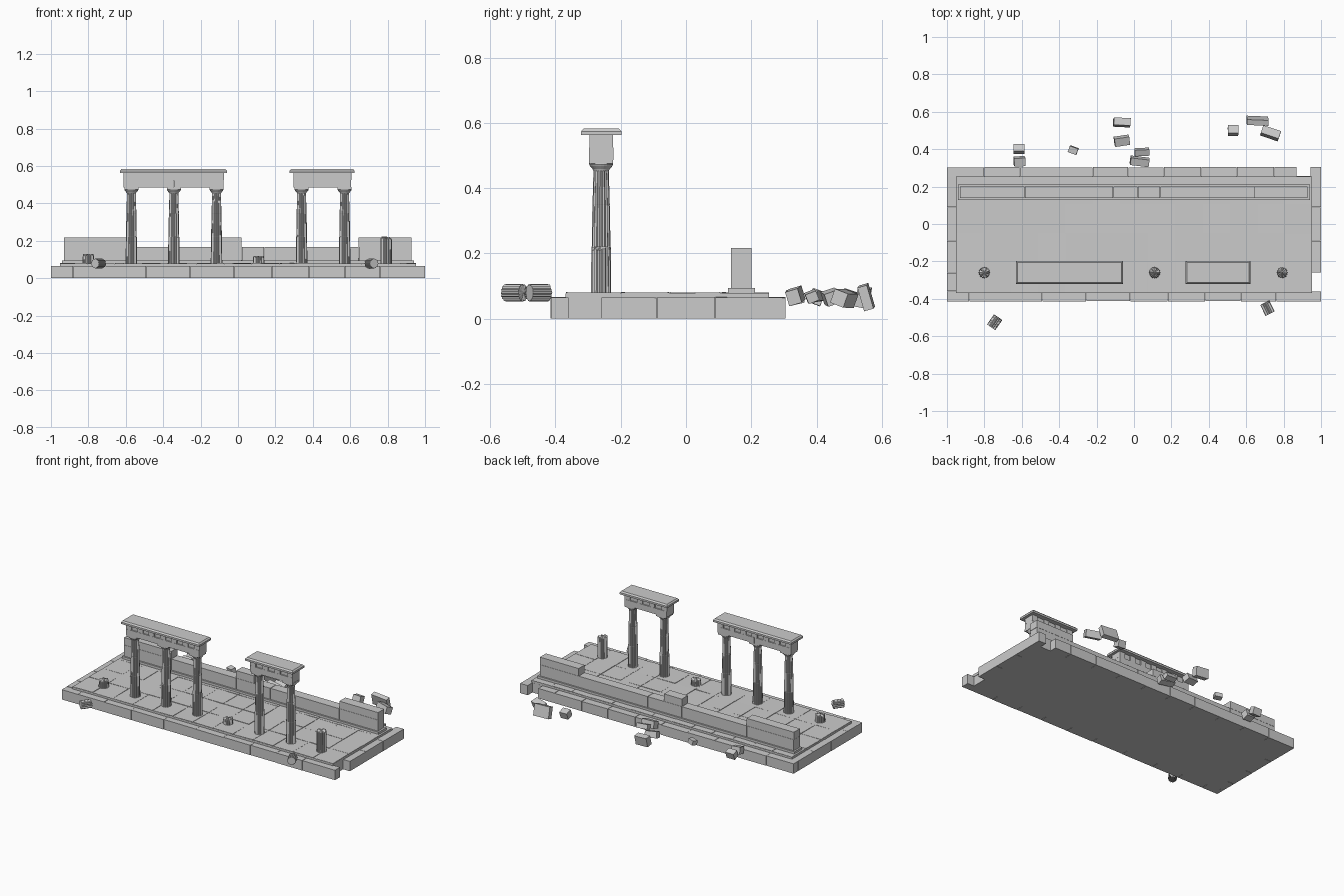
import bpy, bmesh, math, random
from mathutils import Matrix, Vector, Euler

random.seed(4)
cube = bpy.data.objects.get("Cube")
if cube:
    bpy.data.objects.remove(cube)

stone = bpy.data.materials.new("grey_stone")
stone.use_nodes = True
COLOR = (0.6, 0.6, 0.6, 1)
stone.diffuse_color = COLOR
stone.node_tree.nodes["Principled BSDF"].inputs["Base Color"].default_value = COLOR


def finish(bm, name, smooth=False):
    bmesh.ops.recalc_face_normals(bm, faces=bm.faces)
    mesh = bpy.data.meshes.new(name)
    bm.to_mesh(mesh)
    bm.free()
    mesh.materials.append(stone)
    obj = bpy.data.objects.new(name, mesh)
    bpy.context.collection.objects.link(obj)
    return obj


def box(bm, x0, x1, y0, y1, z0, z1, taper=0, tilt=0):
    """Axis-aligned block; taper shrinks the top, tilt makes its corners uneven."""
    verts = bmesh.ops.create_cube(bm, size=1)["verts"]
    for v in verts:
        top = v.co.z > 0
        sx, sy = math.copysign(1, v.co.x), math.copysign(1, v.co.y)
        v.co = Vector((x1 if sx > 0 else x0, y1 if sy > 0 else y0, z1 if top else z0))
        if top:
            v.co -= Vector((sx * taper, sy * taper, random.uniform(0, tilt)))


def fluted(bm, profile, rough=0, flutes=16):
    """Fluted shaft lofted through (radius, height) rings, with an optional broken top."""
    n = flutes * 2
    rings = []
    for r, z in profile:
        ring = []
        for i in range(n):
            rr = r * (0.87 if i % 2 else 1)
            a = math.tau * i / n
            ring.append(bm.verts.new((rr * math.cos(a), rr * math.sin(a), z)))
        rings.append(ring)
    for low, high in zip(rings, rings[1:]):
        for i in range(n):
            j = (i + 1) % n
            bm.faces.new((low[i], low[j], high[j], high[i]))
    bm.faces.new(rings[0][::-1])
    r, z = profile[-1]
    tip = bm.verts.new((0, 0, z))
    for i in range(n):
        bm.faces.new((rings[-1][i], rings[-1][(i + 1) % n], tip))
    for v in rings[-1]:
        v.co.z -= random.uniform(0, rough)


# Platform core and the ring of edge blocks around it
STEP = 0.066
bm = bmesh.new()
box(bm, -0.95, 0.95, -0.365, 0.256, 0, STEP - 0.002)
finish(bm, "platform_core")

bm = bmesh.new()
front_cuts = [-1, -0.88, -0.69, -0.49, -0.255, -0.02, 0.18, 0.38, 0.57, 0.76, 1]
for a, b in zip(front_cuts, front_cuts[1:]):
    box(bm, a + 0.001, b - 0.001, -0.415 + random.uniform(0, 0.003), -0.36, 0, STEP, tilt=0.002)
back_cuts = [-1, -0.8, -0.61, -0.42, -0.22, -0.03, 0.16, 0.36, 0.55, 0.75, 0.87]
for a, b in zip(back_cuts, back_cuts[1:]):
    box(bm, a + 0.001, b - 0.001, 0.25, 0.305 - random.uniform(0, 0.003), 0, STEP, tilt=0.002)
side_cuts = [-0.36, -0.26, -0.09, 0.09, 0.255]
for a, b in zip(side_cuts, side_cuts[1:]):
    box(bm, -1 + random.uniform(0, 0.003), -0.945, a + 0.001, b - 0.001, 0, STEP, tilt=0.002)
    if a > -0.3:
        end = 0.305 if b > 0.2 else b - 0.001
        box(bm, 0.945, 1 - random.uniform(0, 0.003), a + 0.001, end, 0, STEP, tilt=0.002)
finish(bm, "platform_edge_blocks")

# Paved floor
FLOOR = 0.081
bm = bmesh.new()
box(bm, -0.953, 0.953, -0.369, 0.255, STEP - 0.004, FLOOR - 0.004)
rows = [-0.369, -0.2, -0.05, 0.107, 0.255]
cols = 13
w = 1.906 / cols
for a, b in zip(rows, rows[1:]):
    for i in range(cols):
        x = -0.953 + i * w
        box(bm, x + 0.001, x + w - 0.001, a + 0.001, b - 0.001, STEP, FLOOR, tilt=0.003)
finish(bm, "floor_paving")

# Ruined back wall on its plinth
bm = bmesh.new()
box(bm, -0.94, 0.94, 0.128, 0.211, FLOOR - 0.005, 0.094)
finish(bm, "wall_plinth")

bm = bmesh.new()
wall_cuts = [-0.93, -0.585, -0.11, 0.02, 0.14, 0.645, 0.928]
for a, b in zip(wall_cuts, wall_cuts[1:]):
    box(bm, a + 0.001, b - 0.001, 0.138, 0.201, 0.09, 0.167)
for a, b in [(-0.93, -0.585), (-0.11, 0.02), (0.645, 0.928)]:
    box(bm, a, b, 0.138, 0.201, 0.168, 0.217)
finish(bm, "back_wall")

# Standing columns with capitals
COL_Y = -0.26


def place(obj, x, y=COL_Y, z=0.0, rot=(0, 0, 0)):
    obj.location = (x, y, z)
    obj.rotation_euler = rot


SHAFT = [(0.031, 0.078), (0.0295, 0.22), (0.0285, 0.222), (0.0285, 0.224), (0.027, 0.345),
         (0.026, 0.347), (0.0265, 0.349), (0.0235, 0.455)]
for k, x in enumerate([-0.57, -0.343, -0.115, 0.34, 0.57]):
    bm = bmesh.new()
    fluted(bm, SHAFT)
    place(finish(bm, f"column_shaft_{k + 1}"), x)

    bm = bmesh.new()
    cap = [(0.024, 0.453), (0.026, 0.458), (0.034, 0.467), (0.037, 0.473), (0.036, 0.477)]
    for (r0, z0), (r1, z1) in zip(cap, cap[1:]):
        bmesh.ops.create_cone(bm, cap_ends=True, segments=24, radius1=r0, radius2=r1, depth=z1 - z0,
                              matrix=Matrix.Translation((0, 0, (z0 + z1) / 2)))
    box(bm, -0.037, 0.037, -0.037, 0.037, 0.475, 0.488)
    place(finish(bm, f"column_capital_{k + 1}"), x)

# Broken column stumps
for k, (x, top) in enumerate([(-0.8, 0.13), (0.11, 0.12), (0.792, 0.222)]):
    bm = bmesh.new()
    fluted(bm, [(0.031, 0.078), (0.03, top - 0.012), (0.029, top)], rough=0.014)
    place(finish(bm, f"broken_column_{k + 1}"), x)

# Beams: architrave, frieze with raised blocks, and cornice
for side, x0, x1, joints in [("right", -0.612, -0.076, 2), ("left", 0.296, 0.606, 1)]:
    bm = bmesh.new()
    span = (x1 - x0) / joints
    for i in range(joints):
        box(bm, x0 + i * span + 0.0007, x0 + (i + 1) * span - 0.0007, -0.297, -0.222, 0.486, 0.525)
    finish(bm, f"{side}_architrave")

    bm = bmesh.new()
    box(bm, x0 + 0.006, x1 - 0.006, -0.289, -0.23, 0.523, 0.564)
    count = joints * 3 + 1
    pitch = (x1 - x0 - 0.04) / (count - 1)
    for i in range(count):
        x = x0 + i * pitch
        box(bm, x, x + 0.04, -0.296, -0.223, 0.524, 0.564)
    finish(bm, f"{side}_frieze")

    bm = bmesh.new()
    box(bm, x0 - 0.02, x1 + 0.018, -0.321, -0.198, 0.562, 0.574)
    box(bm, x0 - 0.02, x1 + 0.018, -0.321, -0.198, 0.574, 0.583, taper=0.008)
    finish(bm, f"{side}_cornice")

# Fallen column drums in front
for k, (x, y, turn) in enumerate([(-0.745, -0.525, 0.96), (0.713, -0.45, 2.03)]):
    bm = bmesh.new()
    fluted(bm, [(0.027, -0.033), (0.027, 0.033)], rough=0.004)
    place(finish(bm, f"fallen_drum_{k + 1}"), x, y, 0.079, (0, math.pi / 2, turn))

# Fallen blocks behind: x, y, z, length, depth, height, turn
RUBBLE = [(-0.615, 0.4, 0.066, 0.06, 0.04, 0.045, 0), (-0.612, 0.335, 0.068, 0.06, 0.045, 0.045, 0.05),
          (-0.325, 0.395, 0.068, 0.048, 0.035, 0.03, -0.35), (-0.065, 0.543, 0.066, 0.09, 0.04, 0.06, -0.05),
          (-0.065, 0.445, 0.066, 0.08, 0.045, 0.04, 0.15), (0.042, 0.385, 0.068, 0.078, 0.035, 0.03, 0.05),
          (0.03, 0.335, 0.07, 0.1, 0.04, 0.045, -0.12), (0.53, 0.5, 0.064, 0.055, 0.045, 0.045, 0),
          (0.66, 0.552, 0.066, 0.115, 0.03, 0.075, -0.04), (0.73, 0.485, 0.062, 0.1, 0.045, 0.045, -0.33)]
for k, (x, y, z, length, depth, height, turn) in enumerate(RUBBLE):
    bm = bmesh.new()
    bmesh.ops.create_cube(bm, size=1, matrix=Matrix.Diagonal((length, depth, height, 1)))
    lean = random.choice([-1, 1]) * random.uniform(0.1, 0.4)
    place(finish(bm, f"fallen_block_{k + 1}"), x, y, z, (lean, random.uniform(-0.15, 0.15), turn))
